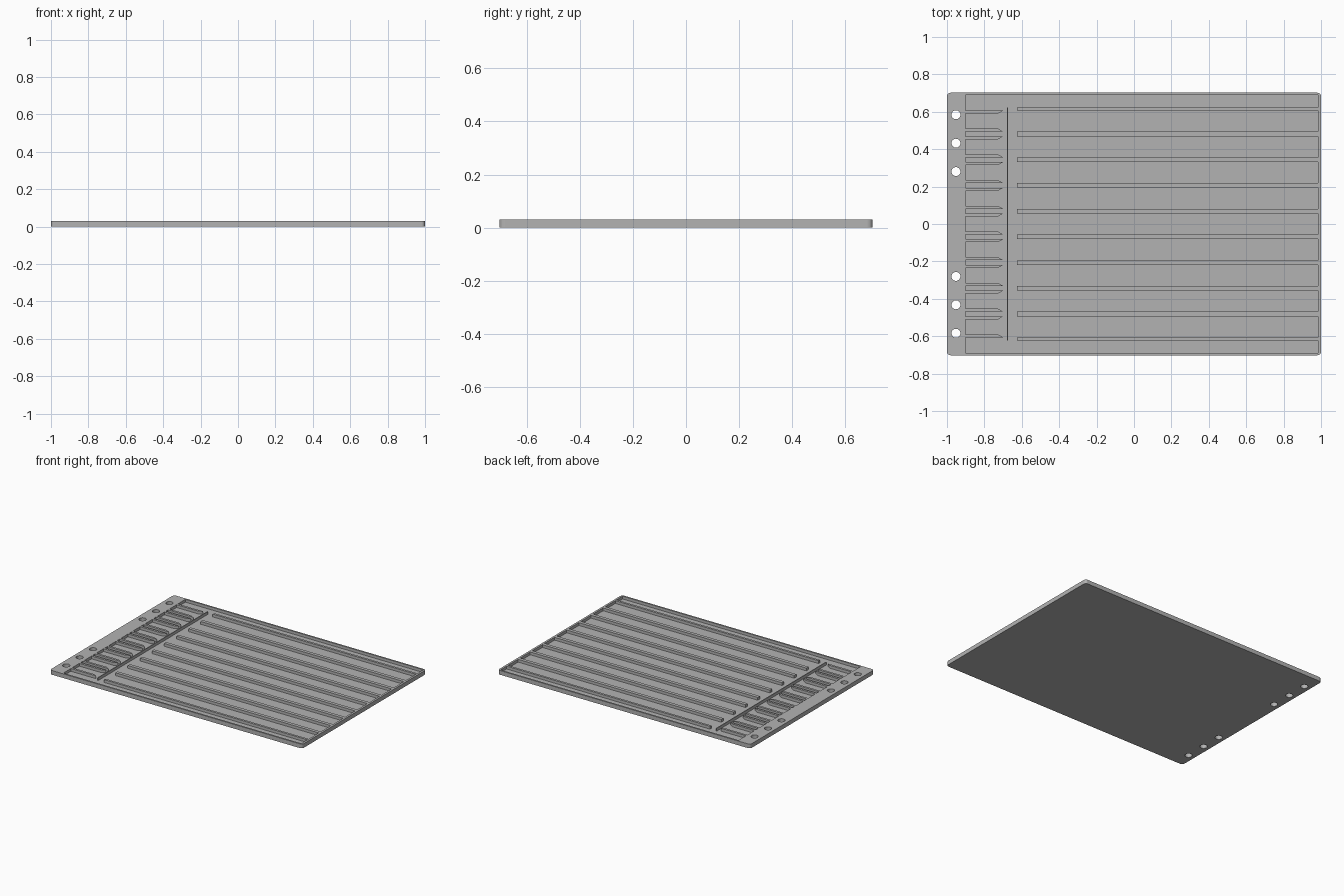
import bpy
import bmesh
import math

if "Cube" in bpy.data.objects:
    bpy.data.objects.remove(bpy.data.objects["Cube"], do_unlink=True)

HEIGHT, FLOOR = 0.03, 0.01
PITCH, BAY_HALF = 0.1375, 0.0565
POCKET_LEFT, POCKET_RIGHT, POCKET_SIDE = -0.9, 0.985, 0.69

grey = bpy.data.materials.new("plain grey")
grey.use_nodes = True
grey.diffuse_color = (0.45, 0.45, 0.45, 1)
grey.node_tree.nodes["Principled BSDF"].inputs["Base Color"].default_value = (0.45, 0.45, 0.45, 1)


def prism(name, points, z0, z1):
    """Extrude a flat outline from z0 to z1."""
    bm = bmesh.new()
    face = bm.faces.new([bm.verts.new((x, y, z0)) for x, y in points])
    top = bmesh.ops.extrude_face_region(bm, geom=[face])["geom"]
    bmesh.ops.translate(bm, vec=(0, 0, z1 - z0),
                        verts=[v for v in top if isinstance(v, bmesh.types.BMVert)])
    bmesh.ops.recalc_face_normals(bm, faces=bm.faces)
    mesh = bpy.data.meshes.new(name)
    bm.to_mesh(mesh)
    bm.free()
    mesh.materials.append(grey)
    obj = bpy.data.objects.new(name, mesh)
    bpy.context.collection.objects.link(obj)
    return obj


def box(name, x0, x1, y0, y1, z0=FLOOR - 0.002, z1=HEIGHT):
    return prism(name, [(x0, y0), (x1, y0), (x1, y1), (x0, y1)], z0, z1)


def circle(cx, cy, r, steps=24):
    return [(cx + r * math.cos(math.tau * i / steps),
             cy + r * math.sin(math.tau * i / steps)) for i in range(steps)]


def cut(target, cutter):
    cutter.hide_render = True
    mod = target.modifiers.new("cut", 'BOOLEAN')
    mod.operation, mod.solver, mod.object = 'DIFFERENCE', 'EXACT', cutter
    bpy.context.view_layer.update()
    result = bpy.data.meshes.new_from_object(
        target.evaluated_get(bpy.context.evaluated_depsgraph_get()))
    target.modifiers.clear()
    target.data = result
    bpy.data.objects.remove(cutter, do_unlink=True)


# Tray with rounded corners
R = 0.02
outline = []
for n, (sx, sy) in enumerate([(1, 1), (-1, 1), (-1, -1), (1, -1)]):
    for i in range(7):
        a = math.pi / 2 * (n + i / 6)
        outline.append((sx * (1 - R) + R * math.cos(a), sy * (0.702 - R) + R * math.sin(a)))
tray = prism("tray", outline, 0, HEIGHT)

# Sunken pocket and binder holes
cut(tray, box("pocket_cutter", POCKET_LEFT, POCKET_RIGHT, -POCKET_SIDE, POCKET_SIDE, FLOOR, 0.1))
for side in (-1, 1):
    for y in (0.28, 0.432, 0.584):
        cut(tray, prism("hole_cutter", circle(-0.952, side * y, 0.024), -0.1, 0.1))

# Long dividers between the bays
for i in range(10):
    low = (i - 5) * PITCH + BAY_HALF
    high = (i - 4) * PITCH - BAY_HALF
    if i == 0:
        low = high - 0.016
    if i == 9:
        high = low + 0.016
    box(f"divider_{i + 1}", -0.625, POCKET_RIGHT + 0.002, low, high)

# Pairs of tapered fingers at the strip end of each bay
for i in range(9):
    for side in (-1, 1):
        centre = (i - 4) * PITCH
        outer, inner = centre + side * 0.056, centre + side * 0.04
        prism(f"finger_{i + 1}_{'upper' if side > 0 else 'lower'}",
              [(POCKET_LEFT - 0.002, outer), (-0.7, outer), (-0.727, inner),
               (POCKET_LEFT - 0.002, inner)], FLOOR - 0.002, HEIGHT)

# Thin cross bar between fingers and dividers
box("cross_bar", -0.679, -0.673, -0.622, 0.622)
